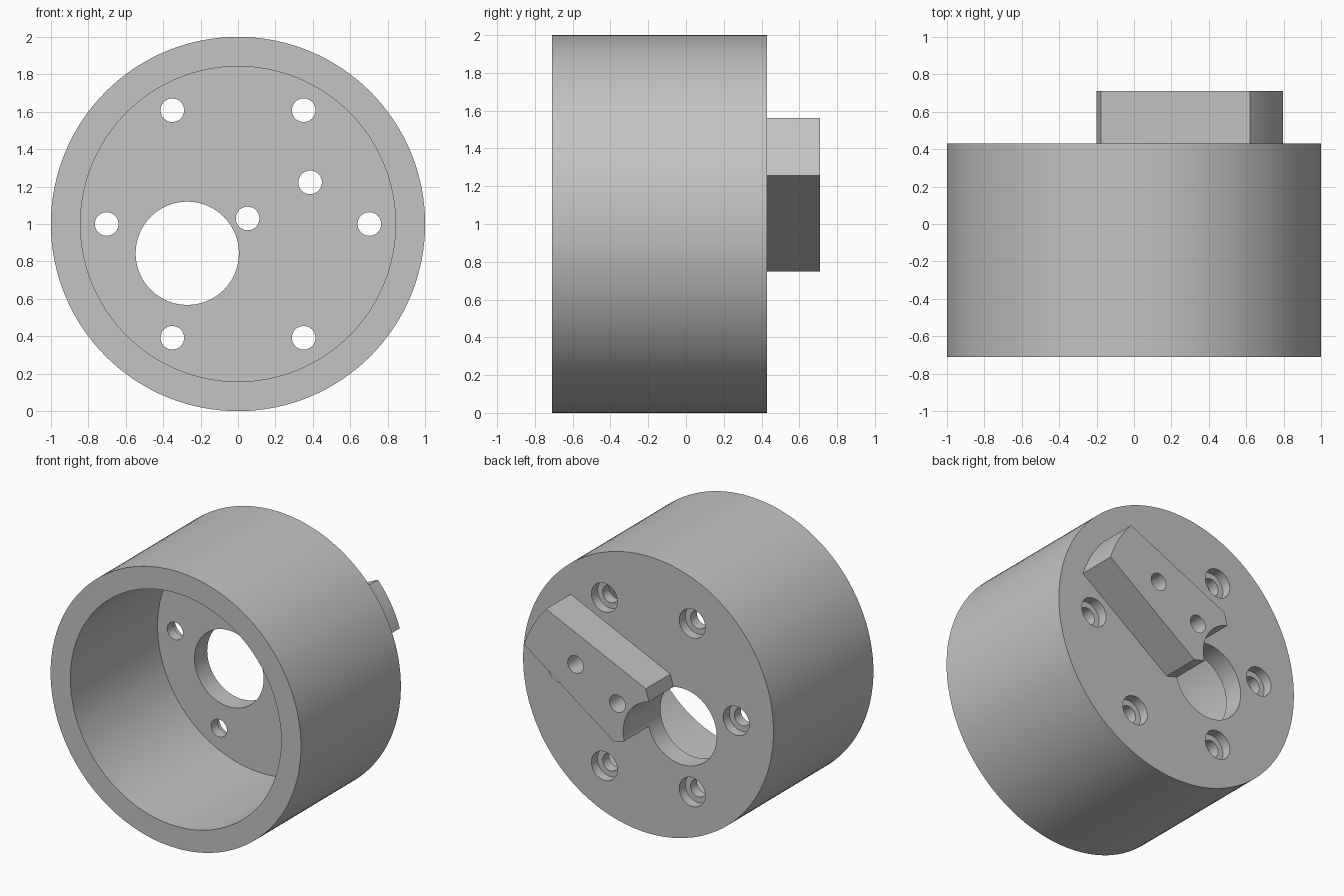
import bpy, bmesh
from math import sin, cos, radians, pi

if "Cube" in bpy.data.objects:
    bpy.data.objects.remove(bpy.data.objects["Cube"])

BACK, FLOOR, FRONT, TOP = 0.43, 0.285, -0.71, 0.71
HOLE_R = 0.063
AXIS = radians(30)          # direction of the tapered block
BORE = -0.313               # distance of the big bore along that direction

grey = bpy.data.materials.new("plain grey")
grey.use_nodes = True
grey.diffuse_color = (0.55, 0.55, 0.55, 1)
grey.node_tree.nodes["Principled BSDF"].inputs["Base Color"].default_value = (0.55, 0.55, 0.55, 1)


def prism(name, points, y0, y1):
    """Extrude an x,z outline (z measured from the centre line) along y."""
    bm = bmesh.new()
    face = bm.faces.new([bm.verts.new((x, y0, z + 1)) for x, z in points])
    new = bmesh.ops.extrude_face_region(bm, geom=[face])["geom"]
    moved = [v for v in new if isinstance(v, bmesh.types.BMVert)]
    bmesh.ops.translate(bm, verts=moved, vec=(0, y1 - y0, 0))
    bmesh.ops.recalc_face_normals(bm, faces=bm.faces)
    mesh = bpy.data.meshes.new(name)
    bm.to_mesh(mesh)
    bm.free()
    mesh.materials.append(grey)
    obj = bpy.data.objects.new(name, mesh)
    bpy.context.collection.objects.link(obj)
    return obj


def polar(r, angle, cx=0, cz=0):
    return cx + r * cos(angle), cz + r * sin(angle)


def disc(name, x, z, r, y0, y1, sides=48):
    return prism(name, [polar(r, 2 * pi * i / sides, x, z) for i in range(sides)], y0, y1)


def combine(target, tool, operation):
    mod = target.modifiers.new(operation, "BOOLEAN")
    mod.operation, mod.object, mod.solver = operation, tool, "EXACT"
    bpy.context.view_layer.objects.active = target
    bpy.ops.object.modifier_apply(modifier=mod.name)
    bpy.data.objects.remove(tool)


# Round cup, open at the front
cup = disc("round_cup_with_block", 0, 0, 1, FRONT, BACK, 128)
combine(cup, disc("cavity", 0, 0, 0.842, FRONT - 0.1, FLOOR, 128), "DIFFERENCE")

# Tapered block on the back: a wedge from the bore centre, with a rounded outer end
bore_x, bore_z = polar(BORE, AXIS)
outline = [(bore_x, bore_z), polar(0.366, AXIS - pi / 4, bore_x, bore_z)]
outline += [polar(0.836, AXIS + radians(12.1) * i / 6) for i in range(-6, 7)]
outline += [polar(0.366, AXIS + pi / 4, bore_x, bore_z)]
combine(cup, prism("block", outline, BACK - 0.05, TOP), "UNION")

# Big bore, which also bites into the block
combine(cup, disc("bore", bore_x, bore_z, 0.276, FLOOR - 0.1, TOP + 0.1, 64), "DIFFERENCE")

# Two pin holes through the block
for distance in (0.059, 0.445):
    x, z = polar(distance, AXIS)
    combine(cup, disc("pin_hole", x, z, HOLE_R, FLOOR - 0.1, TOP + 0.1), "DIFFERENCE")

# Ring of six counterbored screw holes
for i in range(6):
    x, z = polar(0.702, i * pi / 3)
    combine(cup, disc("screw_hole", x, z, HOLE_R, FLOOR - 0.1, BACK + 0.02), "DIFFERENCE")
    combine(cup, disc("counterbore", x, z, 0.104, BACK - 0.07, BACK + 0.02), "DIFFERENCE")

bpy.ops.object.select_all(action="DESELECT")
cup.select_set(True)
bpy.context.view_layer.objects.active = cup
bpy.ops.object.shade_smooth_by_angle(angle=radians(30))
